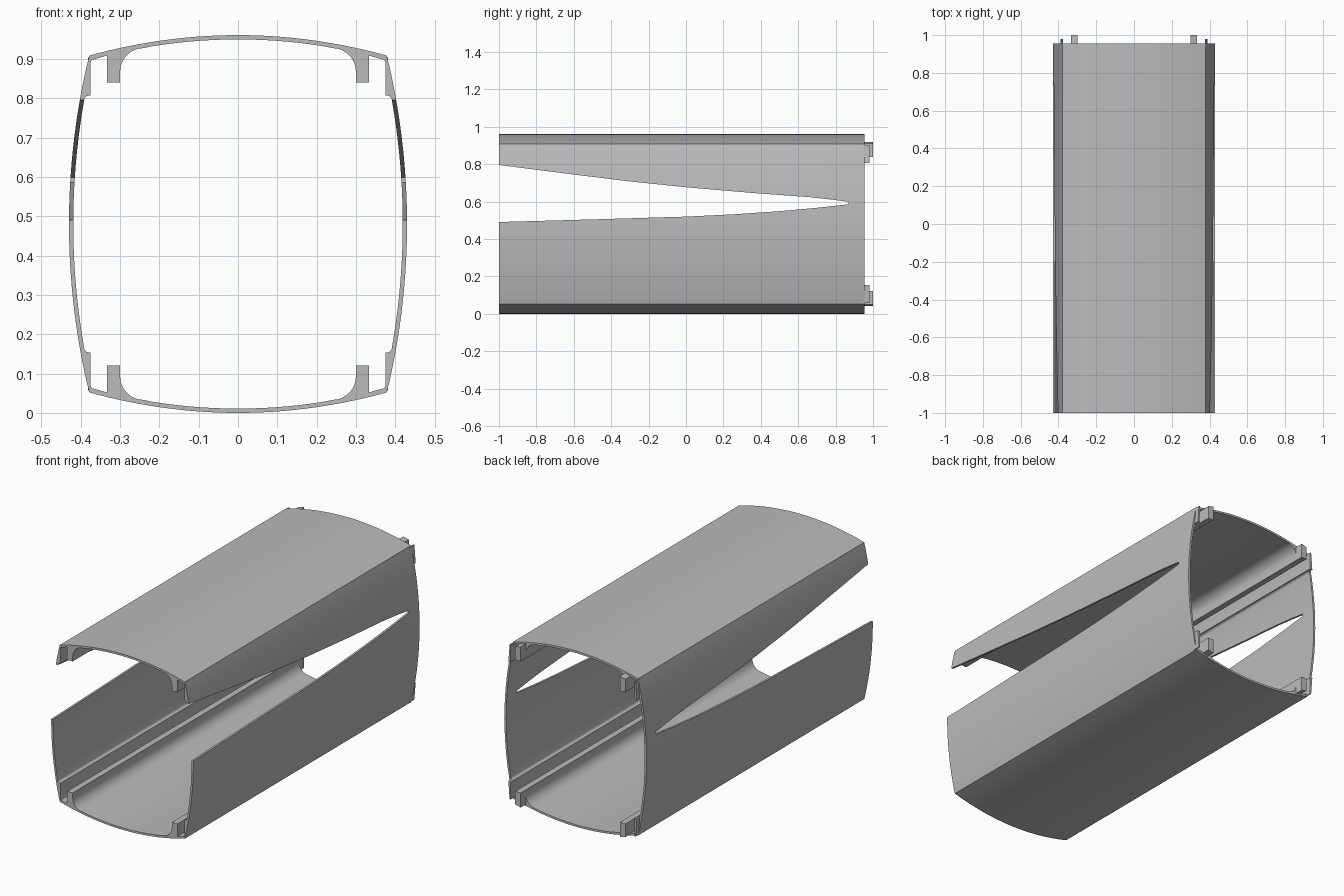
import bpy, bmesh, math
from mathutils import Vector

if "Cube" in bpy.data.objects:
    bpy.data.objects.remove(bpy.data.objects["Cube"], do_unlink=True)

MID = 0.4805                 # height of the centre line
FRONT, BACK = -1.0, 0.955    # ends of the sleeve
WALL = 0.011

grey = bpy.data.materials.new("plain grey")
grey.use_nodes = True
grey.diffuse_color = (0.5, 0.5, 0.5, 1)
for node in grey.node_tree.nodes:
    if node.type == "BSDF_PRINCIPLED":
        node.inputs["Base Color"].default_value = (0.5, 0.5, 0.5, 1)


def roof(x):
    return 2 * MID - x * x / 2.75


def side(z):
    return 0.43 - (z - MID) ** 2 / 3.6


def full_loop(quarter):
    """Mirror a quarter profile, from top centre to side centre, into a closed loop."""
    low = [(x, 2 * MID - z) for x, z in reversed(quarter[:-1])]
    half = quarter + low
    return half + [(-x, z) for x, z in reversed(half[1:-1])]


def prism(name, loops, place, shift):
    """Fill flat loops, the second being a hole, and extrude them."""
    bm = bmesh.new()
    edges = []
    for loop in loops:
        verts = [bm.verts.new(place(*p)) for p in loop]
        edges += [bm.edges.new((verts[i - 1], v)) for i, v in enumerate(verts)]
    bmesh.ops.triangle_fill(bm, edges=edges, use_beauty=True,
                            normal=Vector(shift).normalized())
    out = bmesh.ops.extrude_face_region(bm, geom=bm.faces[:])
    moved = [g for g in out["geom"] if isinstance(g, bmesh.types.BMVert)]
    bmesh.ops.translate(bm, vec=shift, verts=moved)
    bmesh.ops.recalc_face_normals(bm, faces=bm.faces[:])
    mesh = bpy.data.meshes.new(name)
    bm.to_mesh(mesh)
    bm.free()
    mesh.materials.append(grey)
    obj = bpy.data.objects.new(name, mesh)
    bpy.context.collection.objects.link(obj)
    return obj


# Outer skin profile
N = 14
outer = [(0.378 * i / N, roof(0.378 * i / N)) for i in range(N + 1)]
heights = [0.908 + (MID - 0.908) * i / N for i in range(1, N + 1)]
outer += [(side(z), z) for z in heights]

# Inner profile with the filleted rail, the channel and the side rail
inner = [(0.24 * i / 9, roof(0.24 * i / 9) - WALL) for i in range(9)]
for i in range(9):
    a = math.pi / 2 * (1 - i / 8)
    inner.append((0.24 + 0.06 * math.cos(a), 0.868 + 0.06 * math.sin(a)))
inner += [(0.30, 0.84), (0.333, 0.84), (0.333, 0.909), (0.372, 0.898),
          (0.375, 0.89), (0.375, 0.808), (0.385, 0.806), (0.39, 0.801)]
heights = [0.795 + (MID - 0.795) * i / 10 for i in range(11)]
inner += [(side(z) - WALL, z) for z in heights]

sleeve = prism("sleeve", [full_loop(outer), full_loop(inner)],
               lambda x, z: (x, FRONT, z), (0, BACK - FRONT, 0))

# Tapering side openings
opening = [(-1.1, 0.81), (-1, 0.796), (-0.6, 0.745), (-0.3, 0.708), (0, 0.677),
           (0.35, 0.647), (0.66, 0.624), (0.78, 0.611), (0.87, 0.599),
           (0.87, 0.586), (0.7, 0.567), (0.5, 0.549), (0.25, 0.532),
           (0, 0.52), (-0.5, 0.505), (-1, 0.491), (-1.1, 0.488)]
cutter = prism("opening_cutter", [opening], lambda y, z: (-0.7, y, z), (1.4, 0, 0))
cutter.hide_render = True
cut = sleeve.modifiers.new("side openings", "BOOLEAN")
cut.operation = "DIFFERENCE"
cut.solver = "EXACT"
cut.object = cutter
graph = bpy.context.evaluated_depsgraph_get()
carved = bpy.data.meshes.new_from_object(sleeve.evaluated_get(graph))
sleeve.modifiers.clear()
sleeve.data = carved
bpy.data.objects.remove(cutter, do_unlink=True)

# Locating tabs at the four back corners
rail_tab = [(0.30, 0.84), (0.333, 0.84), (0.333, 0.912), (0.30, 0.92)]
side_tab = [(0.375, 0.808), (0.389, 0.806), (0.381, 0.904), (0.375, 0.904)]
for sx, across in ((1, "left"), (-1, "right")):
    for sz, level in ((1, "upper"), (-1, "lower")):
        for part, shape, end in (("rail_tab", rail_tab, 1.0),
                                 ("side_tab", side_tab, 0.98)):
            prism(f"{level}_{across}_{part}", [shape],
                  lambda x, z: (sx * x, 0.94, MID + sz * (z - MID)),
                  (0, end - 0.94, 0))

# Smooth the curved walls and keep the edges crisp
bpy.ops.object.select_all(action="DESELECT")
sleeve.select_set(True)
bpy.context.view_layer.objects.active = sleeve
bpy.ops.object.shade_smooth_by_angle(angle=math.radians(25))
